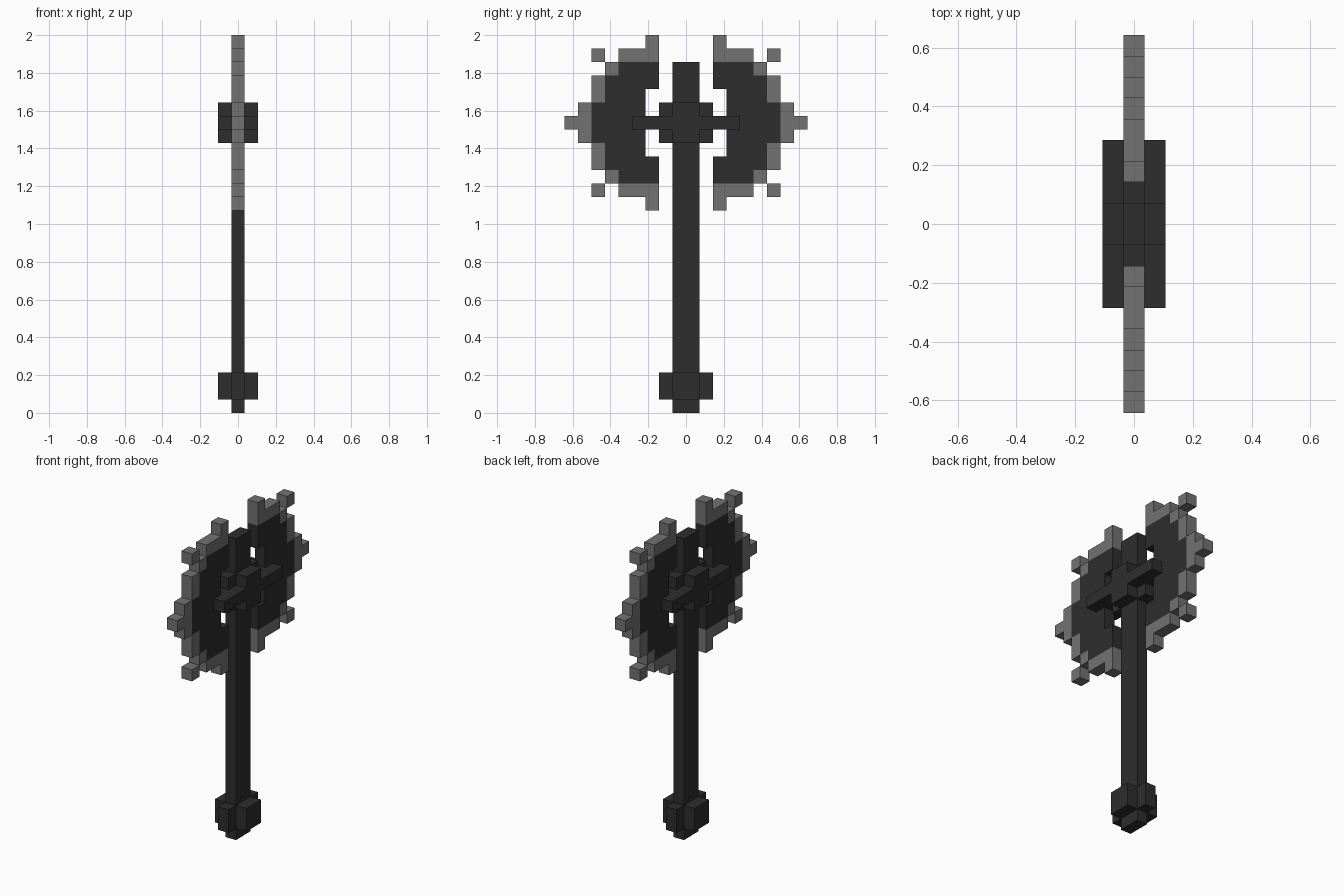
import bpy, bmesh
from mathutils import Vector

U = 2 / 28          # one block
MID = 21            # block row at the middle of the blades

cube = bpy.data.objects.get("Cube")
if cube:
    bpy.data.objects.remove(cube, do_unlink=True)


def material(name, value):
    m = bpy.data.materials.new(name)
    m.use_nodes = True
    colour = (value, value, value, 1)
    m.diffuse_color = colour
    m.node_tree.nodes["Principled BSDF"].inputs["Base Color"].default_value = colour
    return m


DARK = material("dark iron", 0.027)
LIGHT = material("grey steel", 0.17)


def make_object(name, bm, mats):
    bmesh.ops.recalc_face_normals(bm, faces=bm.faces)
    mesh = bpy.data.meshes.new(name)
    bm.to_mesh(mesh)
    bm.free()
    for m in mats:
        mesh.materials.append(m)
    obj = bpy.data.objects.new(name, mesh)
    bpy.context.collection.objects.link(obj)
    return obj


def block(name, half_x, half_y, z0, z1):
    """Centred box, sized in blocks."""
    bm = bmesh.new()
    bmesh.ops.create_cube(bm, size=1)
    for v in bm.verts:
        v.co = Vector((v.co.x * 2 * half_x, v.co.y * 2 * half_y,
                       z0 + (v.co.z + 0.5) * (z1 - z0))) * U
    return make_object(name, bm, [DARK])


# Handle, cross-shaped pommel, and the binding that holds the blades
block("handle", 0.5, 1, 0, 26)
block("pommel_wide", 1.5, 1, 1, 3)
block("pommel_deep", 0.5, 2, 1, 3)
block("binding_wide", 1.5, 1, 20, 23)
block("binding_deep", 0.5, 2, 20, 23)
block("binding_bar", 1.5, 4, 21, 22)

# Blade columns outward from the handle, as rows from the middle:
# first filled row, first steel row, end row
COLUMNS = [(3, 5, 7), (0, 5, 6), (0, 5, 6), (0, 4, 5), (0, 2, 4), (0, 0, 2), (0, 0, 1)]
cells = {}
for y, (start, steel, end) in enumerate(COLUMNS, 2):
    for row in range(start, end):
        for r in (row, -row):
            cells[y, MID + r] = int(row >= steel)
for r in (5, -5):   # loose corner spikes
    cells[6, MID + r] = 1


def blade(name, side):
    bm = bmesh.new()
    points = {}

    def point(y, z):
        if (y, z) not in points:
            points[y, z] = bm.verts.new((-0.5 * U, side * y * U, z * U))
        return points[y, z]

    for y, z in cells:
        bm.faces.new([point(y, z), point(y + 1, z), point(y + 1, z + 1), point(y, z + 1)])
    # Thicken the sheet of blocks
    result = bmesh.ops.extrude_face_region(bm, geom=bm.faces[:], use_keep_orig=True)
    moved = [g for g in result["geom"] if isinstance(g, bmesh.types.BMVert)]
    bmesh.ops.translate(bm, verts=moved, vec=(U, 0, 0))
    bmesh.ops.recalc_face_normals(bm, faces=bm.faces)
    # Colour each face by the block it belongs to
    for f in bm.faces:
        c = f.calc_center_median() / U
        n = f.normal
        options = [(int((side * (c.y + s * n.y)) // 1), int((c.z + s * n.z) // 1))
                   for s in (-0.3, 0.3)]
        f.material_index = next((cells[o] for o in options if o in cells), 0)
    return make_object(name, bm, [DARK, LIGHT])


blade("back_blade", 1)
blade("front_blade", -1)
